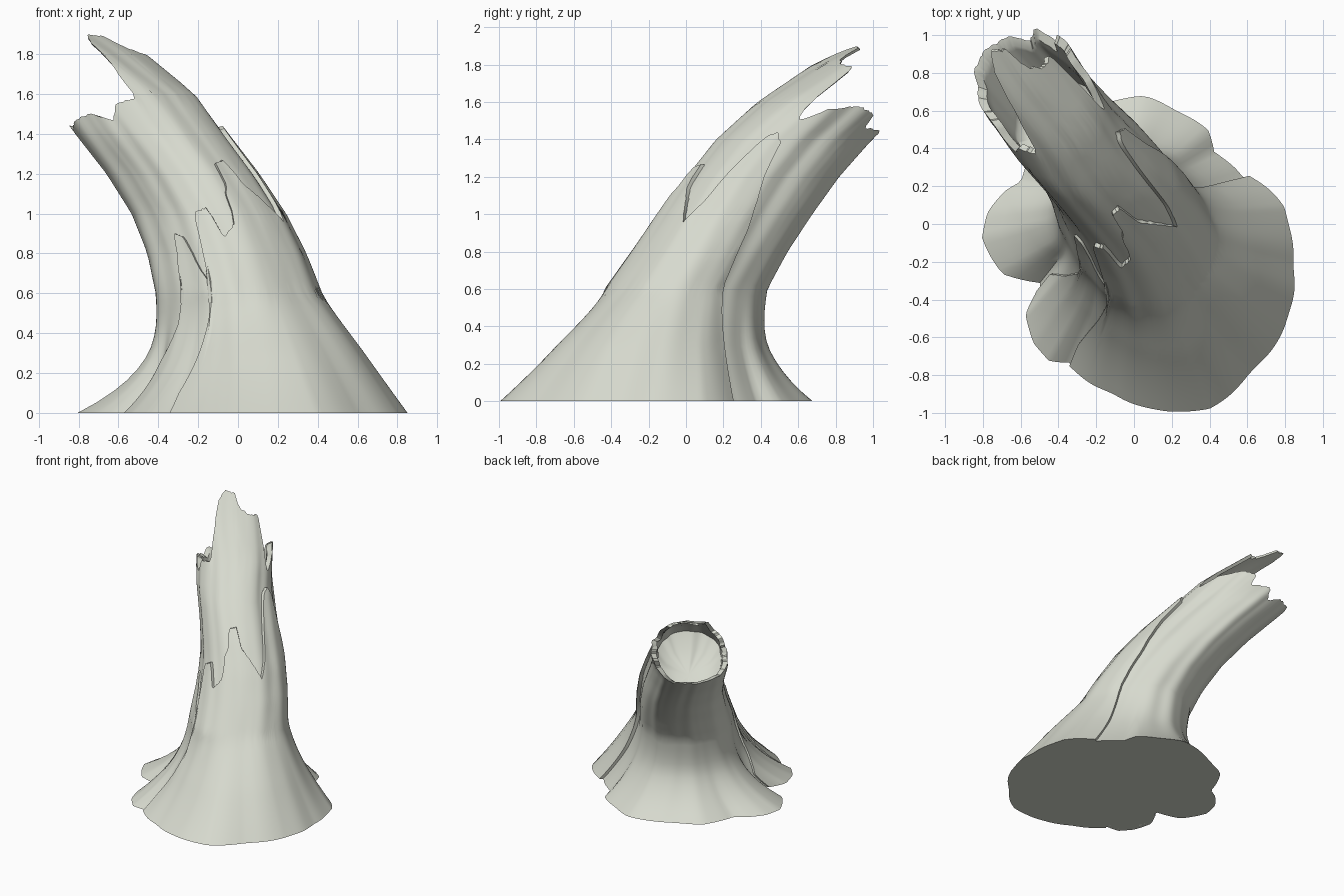
import bpy, bmesh, math, random
from mathutils import Vector, noise

random.seed(4)
if "Cube" in bpy.data.objects:
    bpy.data.objects.remove(bpy.data.objects["Cube"], do_unlink=True)

wood = bpy.data.materials.new("pale_grey_wood")
wood.use_nodes = True
colour = (0.68, 0.70, 0.62, 1)
wood.diffuse_color = colour
wood.node_tree.nodes["Principled BSDF"].inputs["Base Color"].default_value = colour

LEAN = Vector((-0.6, 0.8))      # direction the trunk leans
SIDE = Vector((0.8, 0.6))       # horizontal, across the lean
ROOT = Vector((0.05, -0.15))    # middle of the root flare
FLARE_TOP = 0.6
SQUARENESS = 2.4                # 2 is a plain ellipse

# Trunk sections: height, centre x, centre y, half size along and across the lean
SECTIONS = [(0.3, 0.01, -0.04, 0.42, 0.36), (0.6, -0.01, 0.01, 0.425, 0.35),
            (0.8, -0.07, 0.135, 0.415, 0.325), (1, -0.16, 0.27, 0.425, 0.3),
            (1.2, -0.29, 0.41, 0.44, 0.285), (1.4, -0.445, 0.58, 0.455, 0.28),
            (1.6, -0.59, 0.805, 0.46, 0.28), (1.8, -0.835, 1.1, 0.46, 0.28),
            (1.9, -0.98, 1.31, 0.46, 0.28)]

# Root outline: angle from the outer face, radius
OUTLINE = [(-176, 0.82), (-157, 0.75), (-151, 0.8), (-141, 0.85), (-132, 0.86),
           (-118, 0.76), (-110, 0.57), (-106, 0.6), (-99, 0.69), (-87, 0.74),
           (-78, 0.75), (-71, 0.69), (-48, 0.75), (-27, 0.83), (-14, 0.87),
           (4, 0.83), (25, 0.82), (49, 0.77), (71, 0.76), (90, 0.66), (108, 0.65),
           (115, 0.73), (128, 0.77), (143, 0.82), (153, 0.82), (165, 0.8), (184, 0.82)]

# Broken rims: angle, height
CORE_RIM = [(-180, 1.41), (-140, 1.44), (-132, 1.42), (-110, 1.47), (-90, 1.5),
            (-72, 1.47), (-60, 1.55), (-42, 1.58), (-37, 1.66), (-28, 1.76), (-22, 1.86),
            (-12, 1.9), (2, 1.89), (8, 1.84), (24, 1.8), (40, 1.79), (44, 1.68), (49, 1.54),
            (54, 1.5), (65, 1.56), (85, 1.58), (108, 1.53), (114, 1.46), (135, 1.45),
            (150, 1.37), (165, 1.41), (180, 1.41)]
FRONT_RIM = [(-70, 0.1), (-65, 0.28), (-60, 0.48), (-58, 0.8), (-55, 1.0), (-44, 1.03),
             (-39, 0.88), (-28, 0.95), (-22, 1.1), (-17, 1.14), (-14, 1.25), (-3, 1.27),
             (1, 1.15), (12, 1.07), (24, 0.96), (32, 1.08), (38, 1.3), (43, 1.42),
             (48, 1.44), (57, 1.38), (62, 1.25), (69, 1.1), (77, 0.92), (84, 0.6), (89, 0.3)]
FLAP_RIM = [(-107, 0.12), (-98, 0.28), (-88, 0.45), (-84, 0.75), (-79, 0.9),
            (-72, 0.89), (-66, 0.75), (-55, 0.6)]


def sample(table, x):
    """Straight-line interpolation of a table of rows keyed by their first value."""
    x = min(max(x, table[0][0]), table[-1][0])
    for low, high in zip(table, table[1:]):
        if x <= high[0]:
            t = (x - low[0]) / (high[0] - low[0])
            return [a + (b - a) * t for a, b in zip(low[1:], high[1:])]


def surface(angle, z, offset):
    """Point on the trunk surface, moved outwards by offset."""
    cx, cy, along, across = sample(SECTIONS, z)
    rad = math.radians(angle)
    c, s = math.cos(rad), math.sin(rad)
    swell = (abs(c) ** SQUARENESS + abs(s) ** SQUARENESS) ** (-1 / SQUARENESS)
    point = Vector((cx, cy)) + (SIDE * s * across - LEAN * c * along) * swell
    out = SIDE * s - LEAN * c
    if z < FLARE_TOP:
        # The flare is steepest at the back, straightest at the front
        spread = (1 - z / FLARE_TOP) ** (2 - math.cos(rad - 0.35))
        wrapped = angle + 360 if angle < -176 else angle
        foot = ROOT + out * sample(OUTLINE, wrapped)[0]
        point = point.lerp(foot, spread)
    grain = noise.noise(Vector((c * 4, s * 4, z * 0.8))) * 0.014
    point += out * (offset + grain)
    return Vector((point.x, point.y, max(z, 0)))


def loft(name, rim, outer, inner, floor, tilt, columns, closed):
    """Shell that rises to a broken rim and comes down inside to a tilted floor."""
    levels, inside = 26, 12
    first, last = rim[0][0], rim[-1][0]
    bm = bmesh.new()
    grid = []
    for i in range(columns if closed else columns + 1):
        angle = first + (last - first) * i / columns
        top = sample(rim, angle)[0] + random.uniform(-0.004, 0.004)
        lip = top - 0.012
        end = floor + tilt * math.cos(math.radians(angle))
        col = [bm.verts.new(surface(angle, top * j / levels, outer))
               for j in range(levels + 1)]
        col += [bm.verts.new(surface(angle, lip + (end - lip) * j / inside, inner))
                for j in range(inside + 1)]
        if closed:
            # Bowl at the bottom of the hollow
            cx, cy = sample(SECTIONS, floor)[:2]
            for part, drop in ((0.3, 0.04), (0.65, 0.02)):
                spot = col[levels + inside + 1].co.lerp(Vector((cx, cy, floor - 0.1)), part)
                col.append(bm.verts.new(spot - Vector((0, 0, drop))))
        grid.append(col)
    pairs = list(zip(grid, grid[1:]))
    if closed:
        pairs.append((grid[-1], grid[0]))
    for a, b in pairs:
        for j in range(len(a) - 1):
            bm.faces.new((a[j], b[j], b[j + 1], a[j + 1]))
        if not closed:
            bm.faces.new((a[-1], b[-1], b[0], a[0]))
    if closed:
        # Flat underside and the middle of the bowl
        bm.faces.new([col[0] for col in reversed(grid)])
        middle = bm.verts.new((cx, cy, floor - 0.1))
        for a, b in pairs:
            bm.faces.new((a[-1], b[-1], middle))
    else:
        bm.faces.new(grid[0])
        bm.faces.new(grid[-1][::-1])
    bmesh.ops.recalc_face_normals(bm, faces=bm.faces)
    mesh = bpy.data.meshes.new(name)
    bm.to_mesh(mesh)
    bm.free()
    mesh.materials.append(wood)
    obj = bpy.data.objects.new(name, mesh)
    bpy.context.collection.objects.link(obj)
    bpy.ops.object.select_all(action='DESELECT')
    obj.select_set(True)
    bpy.context.view_layer.objects.active = obj
    bpy.ops.object.shade_smooth_by_angle(angle=math.radians(40))


# Hollow leaning trunk with roots
loft("trunk_core", CORE_RIM, 0, -0.04, 1.31, 0.17, 150, True)
# Splintered bark over the outer face
loft("front_bark", FRONT_RIM, 0.027, -0.03, 0, 0, 110, False)
# Smaller bark flap running down to the side root
loft("side_bark", FLAP_RIM, 0.015, -0.03, 0, 0, 36, False)
